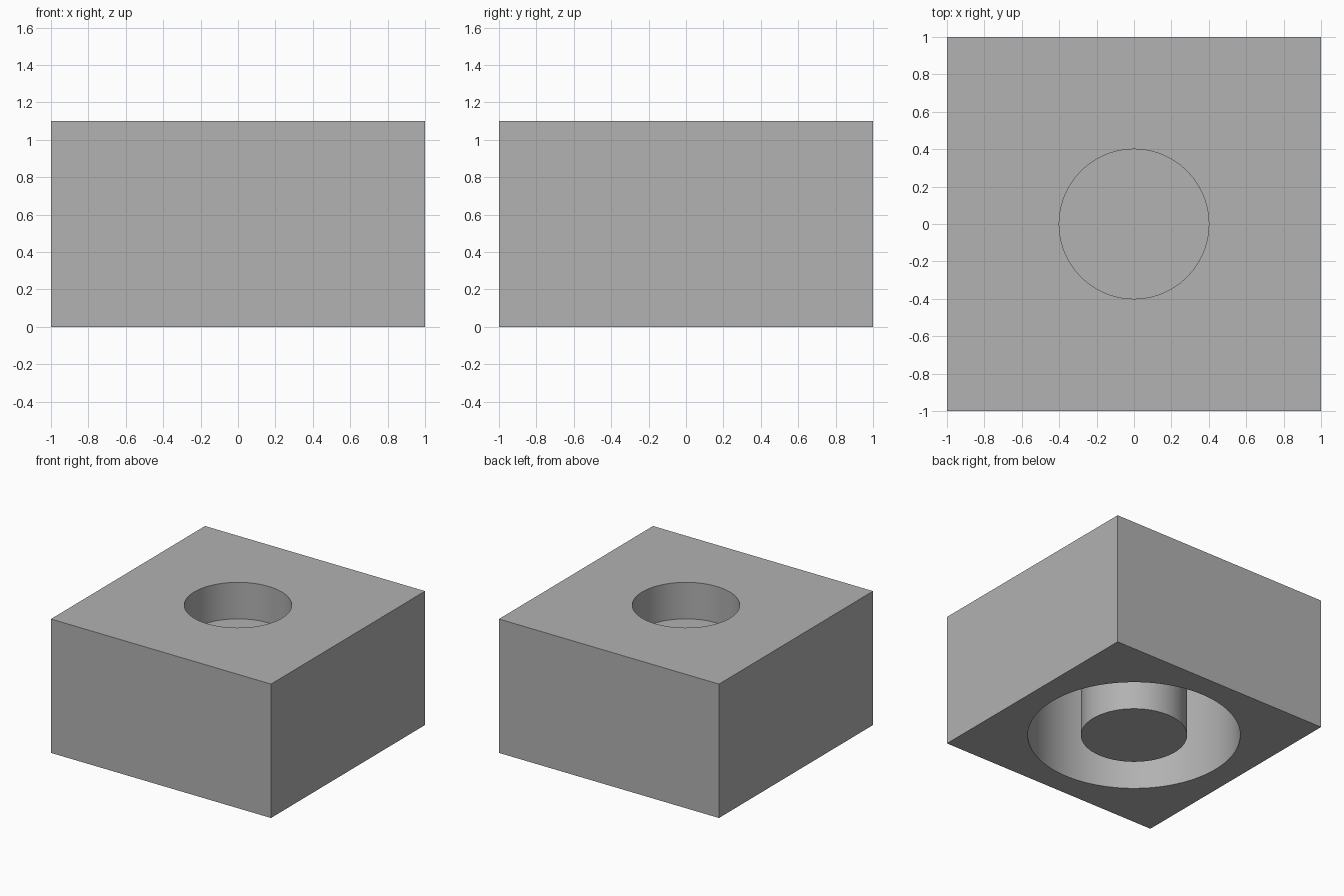
import bpy
import math

cube = bpy.data.objects.get("Cube")
if cube:
    bpy.data.objects.remove(cube, do_unlink=True)

SIDE, HEIGHT, CAVITY = 2.0, 1.1, 0.8      # block width, block height, cavity depth
OUTER, INNER = 0.8, 0.4                   # cavity radius, hole and core radius

grey = bpy.data.materials.new("plain grey")
grey.use_nodes = True
grey.diffuse_color = (0.445, 0.445, 0.445, 1)
grey.node_tree.nodes["Principled BSDF"].inputs["Base Color"].default_value = grey.diffuse_color


def cylinder(name, radius, bottom, top):
    bpy.ops.mesh.primitive_cylinder_add(vertices=96, radius=radius, depth=top - bottom,
                                        location=(0, 0, (bottom + top) / 2))
    obj = bpy.context.object
    obj.name = name
    obj.data.materials.append(grey)
    return obj


def smooth(obj):
    bpy.ops.object.select_all(action="DESELECT")
    obj.select_set(True)
    bpy.context.view_layer.objects.active = obj
    bpy.ops.object.shade_smooth_by_angle(angle=math.radians(30))


# Square block
bpy.ops.mesh.primitive_cube_add(size=1, location=(0, 0, HEIGHT / 2))
block = bpy.context.object
block.name = "block"
block.scale = (SIDE, SIDE, HEIGHT)
bpy.ops.object.transform_apply(location=False, rotation=False, scale=True)
block.data.materials.append(grey)

# Wide cavity from below and narrow hole through the top
cutters = [cylinder("cavity_cutter", OUTER, -0.2, CAVITY),
           cylinder("hole_cutter", INNER, CAVITY - 0.2, HEIGHT + 0.2)]
for cutter in cutters:
    cutter.hide_render = True
    bpy.context.view_layer.objects.active = block
    cut = block.modifiers.new(cutter.name, "BOOLEAN")
    cut.operation = "DIFFERENCE"
    cut.solver = "EXACT"
    cut.object = cutter
    bpy.ops.object.modifier_apply(modifier=cut.name)
    bpy.data.objects.remove(cutter, do_unlink=True)
smooth(block)

# Round core standing in the cavity and closing the hole
smooth(cylinder("core", INNER, 0, CAVITY))
